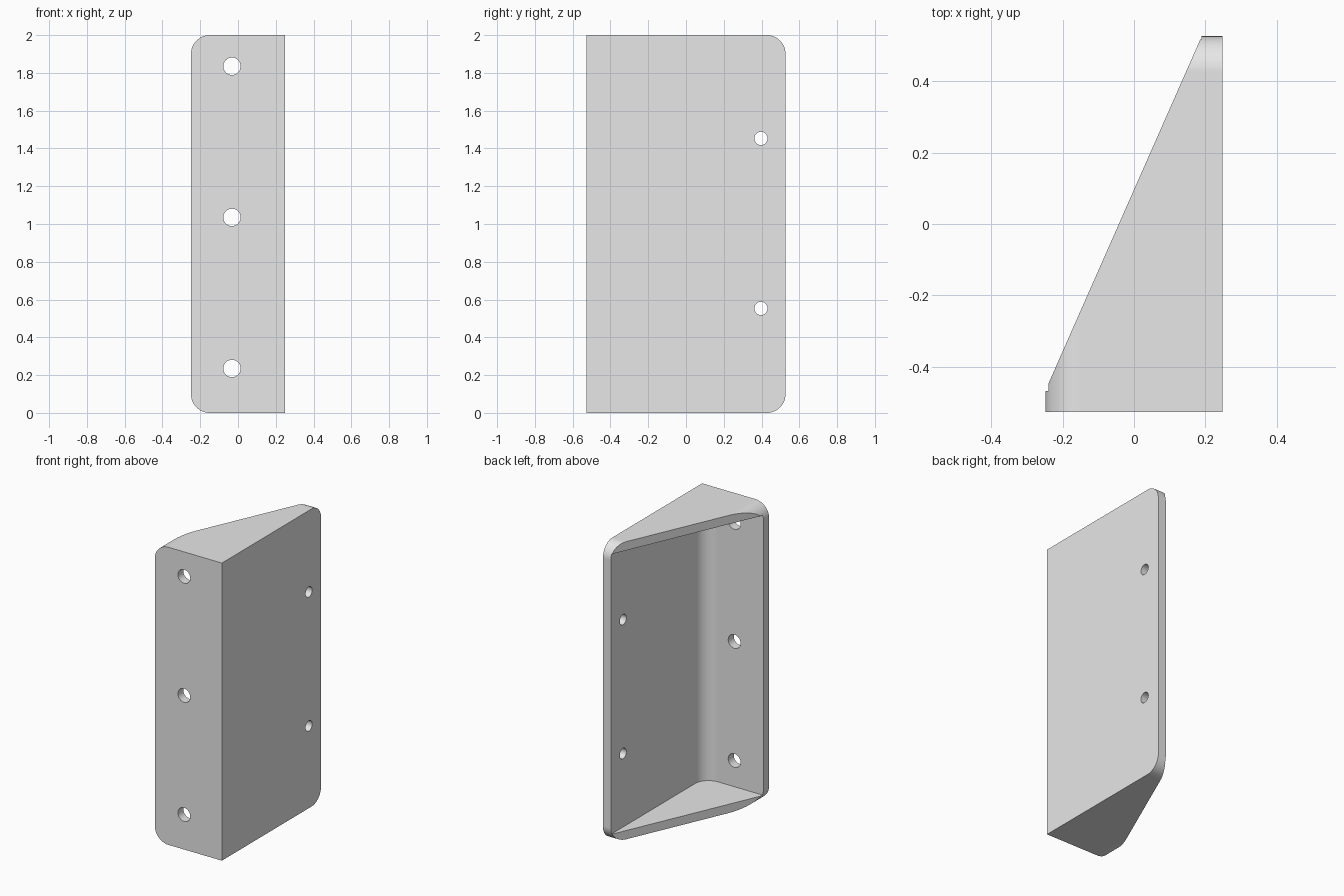
import bpy, bmesh, math
from mathutils import Matrix

if "Cube" in bpy.data.objects:
    bpy.data.objects.remove(bpy.data.objects["Cube"], do_unlink=True)

W, D, H = 0.249, 0.527, 2.0      # half width, half depth, height
T, R = 0.059, 0.1                # wall thickness, corner radius
IN_X, IN_Y = W - T, -D + T       # inner wall faces

grey = bpy.data.materials.new("light grey")
grey.use_nodes = True
grey.diffuse_color = (0.8, 0.8, 0.8, 1)
grey.node_tree.nodes["Principled BSDF"].inputs["Base Color"].default_value = (0.8, 0.8, 0.8, 1)


def add_object(name, bm):
    bmesh.ops.recalc_face_normals(bm, faces=bm.faces)
    mesh = bpy.data.meshes.new(name)
    bm.to_mesh(mesh)
    bm.free()
    mesh.materials.append(grey)
    obj = bpy.data.objects.new(name, mesh)
    bpy.context.collection.objects.link(obj)
    return obj


def prism(name, outline, z0, z1):
    bm = bmesh.new()
    face = bm.faces.new([bm.verts.new((x, y, z0)) for x, y in outline])
    top = bmesh.ops.extrude_face_region(bm, geom=[face])["geom"]
    verts = [g for g in top if isinstance(g, bmesh.types.BMVert)]
    bmesh.ops.translate(bm, verts=verts, vec=(0, 0, z1 - z0))
    return add_object(name, bm)


def drill(name, radius, place, axis):
    bm = bmesh.new()
    matrix = Matrix.Translation(place) @ Matrix.Rotation(math.pi / 2, 4, axis)
    bmesh.ops.create_cone(bm, cap_ends=True, segments=32, radius1=radius,
                          radius2=radius, depth=0.2, matrix=matrix)
    return add_object(name, bm)


def cut(body, cutter):
    mod = body.modifiers.new("cut", "BOOLEAN")
    mod.operation = "DIFFERENCE"
    mod.solver = "EXACT"
    mod.object = cutter
    bpy.context.view_layer.objects.active = body
    bpy.ops.object.modifier_apply(modifier=mod.name)
    bpy.data.objects.remove(cutter, do_unlink=True)


# Block with rounded corners on the free ends of both plates
bm = bmesh.new()
bmesh.ops.create_cube(bm, size=1, matrix=Matrix.Translation((0, 0, H / 2))
                      @ Matrix.Diagonal((2 * W, 2 * D, H, 1)))
ends = []
for e in bm.edges:
    a, b = (v.co for v in e.verts)
    if abs(a.z - b.z) < 0.01 and (max(a.x, b.x) < 0 or min(a.y, b.y) > 0):
        ends.append(e)
bmesh.ops.bevel(bm, geom=ends, offset=R, segments=12, profile=0.5,
                affect="EDGES", clamp_overlap=False)
bracket = add_object("corner_bracket", bm)

# Sloped edge of the top and bottom gussets
cut(bracket, prism("slope_cutter", [(-1, IN_Y), (-W, IN_Y), (IN_X, D), (IN_X, 1), (-1, 1)],
                   -0.2, H + 0.2))

# Hollow between the plates, with a filleted inner corner
fillet = [(IN_X - R + R * math.sin(t), IN_Y + R - R * math.cos(t))
          for t in (math.pi / 2 * i / 12 for i in range(13))]
cut(bracket, prism("hollow_cutter", [(-1, IN_Y)] + fillet + [(IN_X, 1), (-1, 1)], T, H - T))

# Three larger holes in the front plate, two smaller in the side plate
for z in (0.235, 1.035, 1.835):
    cut(bracket, drill("front_hole", 0.046, (-0.032, -D + T / 2, z), "X"))
for z in (0.553, 1.453):
    cut(bracket, drill("side_hole", 0.035, (W - T / 2, 0.397, z), "Y"))

# Smooth rounds, crisp edges
bpy.ops.object.select_all(action="DESELECT")
bracket.select_set(True)
bpy.context.view_layer.objects.active = bracket
bpy.ops.object.shade_smooth_by_angle(angle=math.radians(30))
normals = bracket.modifiers.new("flat_face_normals", "WEIGHTED_NORMAL")
normals.keep_sharp = True
